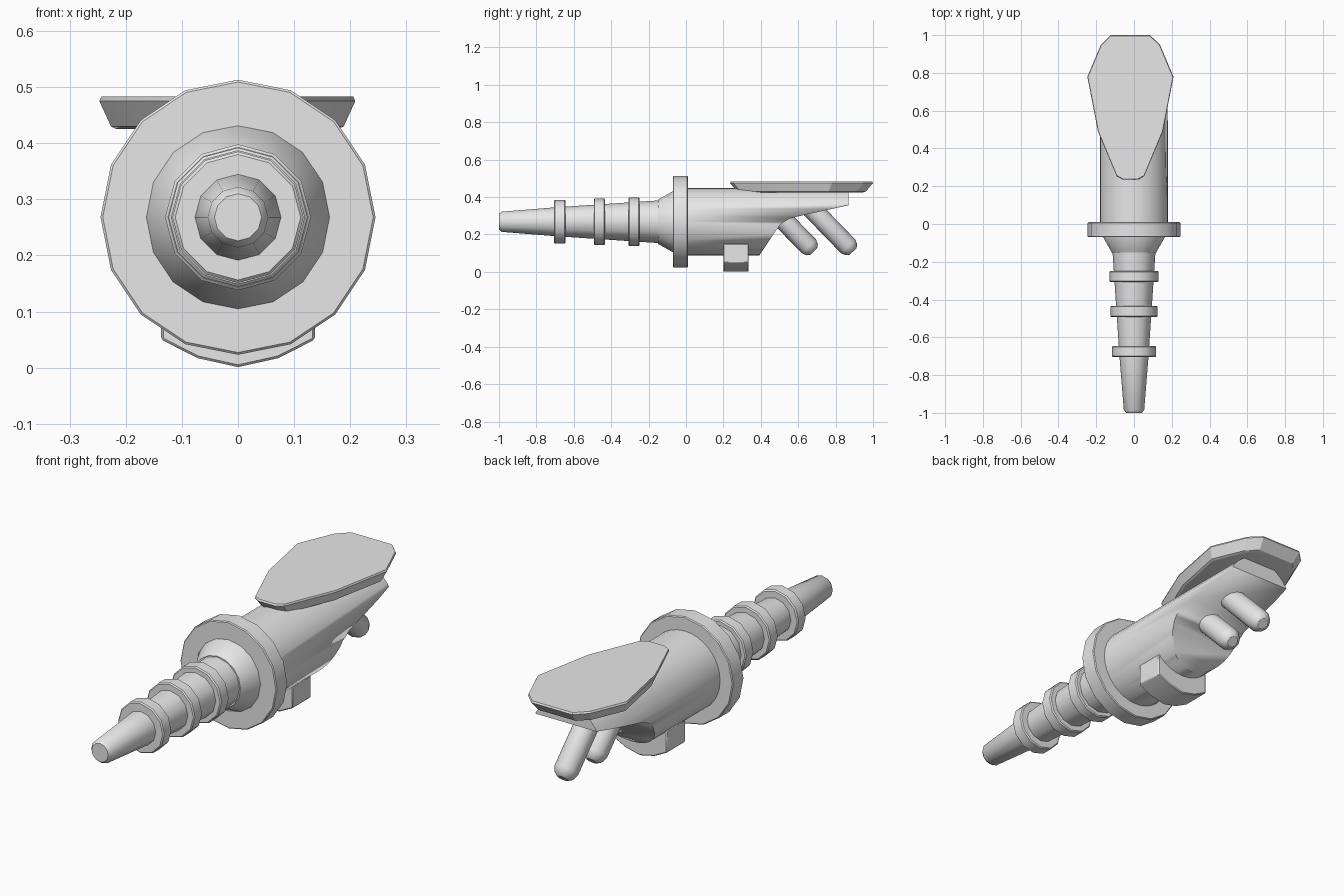
import bpy, bmesh, math
from mathutils import Vector

if "Cube" in bpy.data.objects:
    bpy.data.objects.remove(bpy.data.objects["Cube"])

AXIS_Z = 0.268

grey = bpy.data.materials.new("plain grey")
grey.use_nodes = True
grey.diffuse_color = (0.8, 0.8, 0.8, 1)
grey.node_tree.nodes["Principled BSDF"].inputs["Base Color"].default_value = (0.8, 0.8, 0.8, 1)


def finish(name, bm, bevel=0, angle=35):
    """Turn a bmesh into a shaded object, optionally with softened edges."""
    bmesh.ops.recalc_face_normals(bm, faces=bm.faces)
    mesh = bpy.data.meshes.new(name)
    bm.to_mesh(mesh)
    bm.free()
    mesh.materials.append(grey)
    obj = bpy.data.objects.new(name, mesh)
    bpy.context.collection.objects.link(obj)
    if bevel:
        mod = obj.modifiers.new("soft edges", "BEVEL")
        mod.width, mod.segments, mod.limit_method = bevel, 1, "ANGLE"
        mod.angle_limit = math.radians(40)
    bpy.ops.object.select_all(action="DESELECT")
    obj.select_set(True)
    bpy.context.view_layer.objects.active = obj
    bpy.ops.object.shade_smooth_by_angle(angle=math.radians(angle))
    return obj


def loft(bm, rings):
    """Skin closed loops of points and cap both ends."""
    loops = [[bm.verts.new(p) for p in ring] for ring in rings]
    n = len(loops[0])
    for a, b in zip(loops, loops[1:]):
        for i in range(n):
            bm.faces.new((a[i], a[(i + 1) % n], b[(i + 1) % n], b[i]))
    bm.faces.new(loops[0])
    bm.faces.new(loops[-1])


def turned(name, profile, sides, origin=(0, 0, AXIS_Z), direction=(0, 1, 0), bevel=0):
    """Solid of revolution from (distance, radius) pairs along a direction."""
    d = Vector(direction).normalized()
    side = Vector((1, 0, 0))
    up = side.cross(d)
    turns = [2 * math.pi * i / sides for i in range(sides)]
    bm = bmesh.new()
    loft(bm, [[Vector(origin) + d * t + r * (side * math.cos(a) + up * math.sin(a))
               for a in turns] for t, r in profile])
    return finish(name, bm, bevel)


# Tapered barrel with its three rings
turned("barrel", [(-1, 0.042), (-0.985, 0.054), (-0.7, 0.077), (-0.1, 0.117)], 12)
for name, y, r in (("front_ring", -0.705, 0.117), ("middle_ring", -0.493, 0.124),
                   ("rear_ring", -0.308, 0.13)):
    turned(name, [(y, r), (y + 0.06, r)], 12, bevel=0.005)

# Collar and wide flange
turned("collar", [(-0.15, 0.118), (-0.065, 0.166), (-0.02, 0.166)], 16)
turned("flange", [(-0.07, 0.245), (0.01, 0.245)], 16, bevel=0.004)

# Main body with the underside scooped away towards the tail
body = turned("body", [(-0.03, 0.18), (0.87, 0.18)], 32)
scoop = [(0.39, -0.1), (0.39, 0.085), (0.42, 0.13), (0.47, 0.205), (0.505, 0.255),
         (0.55, 0.283), (0.6, 0.297), (1, 0.385), (1, -0.1)]
bm = bmesh.new()
loft(bm, [[(x, y, z) for y, z in scoop] for x in (-0.4, 0.4)])
cutter = finish("scoop_cutter", bm)
cutter.hide_render = True
cut = body.modifiers.new("scoop", "BOOLEAN")
cut.operation, cut.object, cut.solver = "DIFFERENCE", cutter, "EXACT"
bpy.context.view_layer.objects.active = body
bpy.ops.object.modifier_apply(modifier=cut.name)
bpy.data.objects.remove(cutter)

# Flared top plate, slightly off the centre line
half = [(0.04, 0.235), (0.073, 0.253), (0.172, 0.49), (0.228, 0.78), (0.157, 0.948), (0.104, 1)]
outline = half + [(-x, y) for x, y in reversed(half)]
bm = bmesh.new()
loft(bm, [[(-0.019 + x * s, 0.62 + (y - 0.62) * t, z) for x, y in outline]
          for s, t, z in ((0.87, 0.86, 0.425), (0.91, 0.9, 0.43), (1, 1, 0.475), (0.985, 0.99, 0.483))])
finish("top_plate", bm, angle=20)

# Curved foot block below the body
foot = [(-0.137, 0.15), (-0.137, 0.05), (-0.072, 0.017), (0, 0.001),
        (0.072, 0.017), (0.137, 0.05), (0.137, 0.15)]
bm = bmesh.new()
loft(bm, [[(x, y, z) for x, z in foot] for y in (0.2, 0.335)])
finish("foot_block", bm, bevel=0.004, angle=20)

# Two slanted pegs under the tail
for name, y in (("front_peg", 0.69), ("rear_peg", 0.9)):
    turned(name, [(-0.31, 0.053), (-0.025, 0.053), (0, 0.042), (0.012, 0.025)], 12,
           origin=(0, y - 0.015, 0.118), direction=(0, 0.7, -0.72))
